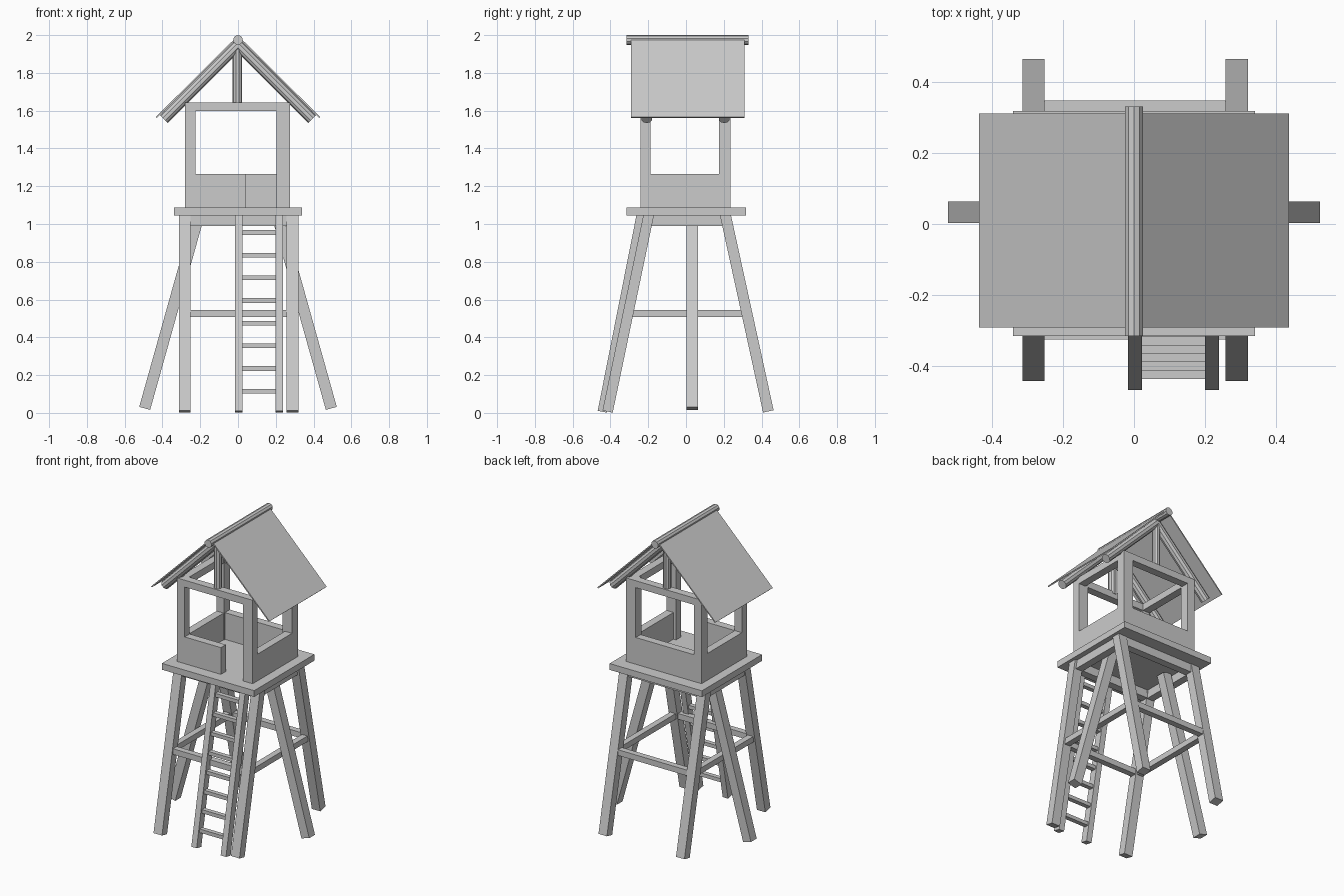
import bpy
import bmesh
from mathutils import Vector, Matrix

if "Cube" in bpy.data.objects:
    bpy.data.objects.remove(bpy.data.objects["Cube"])


def finish(name, bm):
    me = bpy.data.meshes.new(name)
    bm.to_mesh(me)
    bm.free()
    ob = bpy.data.objects.new(name, me)
    bpy.context.collection.objects.link(ob)
    return ob


def box(name, x0, x1, y0, y1, z0, z1):
    bm = bmesh.new()
    m = Matrix.Translation(((x0 + x1) / 2, (y0 + y1) / 2, (z0 + z1) / 2))
    bmesh.ops.create_cube(bm, size=1, matrix=m @ Matrix.Diagonal((x1 - x0, y1 - y0, z1 - z0, 1)))
    return finish(name, bm)


def frame(a, b, side):
    # axes: local z runs from a to b, local x stays near the side direction
    z = (b - a).normalized()
    y = z.cross(side).normalized()
    x = y.cross(z)
    m = Matrix((x, y, z)).transposed().to_4x4()
    return Matrix.Translation((a + b) / 2) @ m


def bar(name, a, b, w, d, side=(1, 0, 0)):
    a, b = Vector(a), Vector(b)
    bm = bmesh.new()
    m = frame(a, b, Vector(side)) @ Matrix.Diagonal((w, d, (b - a).length, 1))
    bmesh.ops.create_cube(bm, size=1, matrix=m)
    return finish(name, bm)


def pole(name, a, b, r, side=(0, 1, 0)):
    a, b = Vector(a), Vector(b)
    bm = bmesh.new()
    bmesh.ops.create_cone(bm, cap_ends=True, segments=10, radius1=r, radius2=r,
                          depth=(b - a).length, matrix=frame(a, b, Vector(side)))
    return finish(name, bm)


# Platform and the frame beneath it
box("platform", -0.34, 0.34, -0.315, 0.318, 1.045, 1.087)
for y in (-0.2, 0.21):
    box("floor_beam", -0.28, 0.28, y - 0.025, y + 0.025, 0.99, 1.045)
for s in (-1, 1):
    box("floor_side_beam", s * 0.28 - 0.025, s * 0.28 + 0.025, -0.2, 0.21, 0.99, 1.045)

# Splayed legs and their braces
for x in (-0.282, 0.289):
    bar("front_leg", (x, -0.415, 0.007), (x, -0.196, 1.055), 0.062, 0.055)
    bar("back_leg", (x, 0.436, 0.008), (x, 0.207, 1.055), 0.062, 0.057)
    box("side_brace", x - 0.02, x + 0.02, -0.3, 0.32, 0.508, 0.546)
for s in (-1, 1):
    bar("side_prop", (s * 0.494, 0.033, 0.024), (s * 0.208, 0.033, 1.045), 0.06, 0.06, (0, 1, 0))
for name, y in (("front_brace", -0.305), ("back_brace", 0.327)):
    box(name, -0.28, 0.285, y - 0.02, y + 0.02, 0.508, 0.546)

# Ladder
y_bottom, y_top = -0.443, -0.237
for x in (0.003, 0.219):
    bar("ladder_rail", (x, y_bottom, 0.006), (x, y_top, 1.046), 0.039, 0.05)
for i in range(8):
    z = 0.115 + 0.12 * i
    y = y_bottom + (y_top - y_bottom) * z / 1.05
    box("ladder_rung", 0.01, 0.21, y - 0.015, y + 0.015, z - 0.012, z + 0.012)

# Cabin: corner posts, half walls with a doorway, top rails
X0, X1, Y0, Y1, T = -0.28, 0.276, -0.24, 0.236, 0.052
for xa, xb in ((X0, X0 + 0.055), (0.205, X1)):
    for ya, yb in ((Y0, Y0 + T), (Y1 - 0.062, Y1)):
        box("corner_post", xa, xb, ya, yb, 1.085, 1.643)
for name, z0, z1 in (("half_wall", 1.085, 1.265), ("top_rail", 1.597, 1.643)):
    box("front_" + name, X0 + 0.05, 0.042 if z0 < 1.3 else 0.21, Y0, Y0 + T, z0, z1)
    box("back_" + name, X0 + 0.05, 0.21, Y1 - T, Y1, z0, z1)
    box("left_" + name, X0, X0 + T, Y0 + 0.05, Y1 - 0.06, z0, z1)
    box("right_" + name, X1 - T, X1, Y0 + 0.05, Y1 - 0.06, z0, z1)

# Roof: ridge pole, rafters, king posts and two thin panels
pole("ridge_pole", (0, -0.315, 1.974), (0, 0.33, 1.974), 0.026, (1, 0, 0))
for y in (-0.207, 0.203):
    pole("king_post", (-0.003, y, 1.63), (-0.003, y, 1.96), 0.025)
    for s in (-1, 1):
        pole("rafter", (0, y, 1.947), (s * 0.392, y, 1.555), 0.029)
for s in (-1, 1):
    bar("roof_panel", (0, 0.01, 1.992), (s * 0.433, 0.01, 1.563), 0.602, 0.008, (0, 1, 0))
